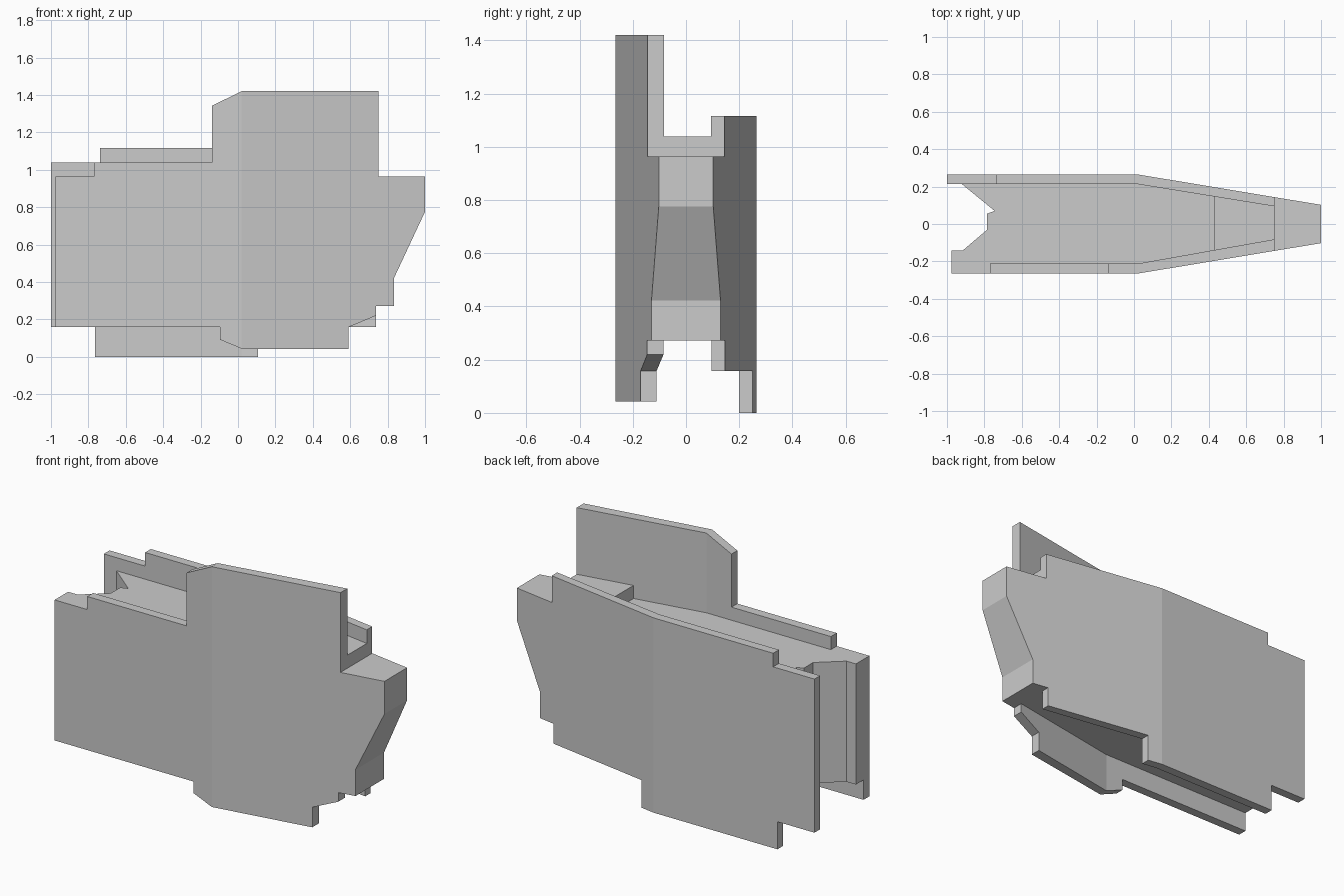
import bpy, bmesh

if "Cube" in bpy.data.objects:
    bpy.data.objects.remove(bpy.data.objects["Cube"])

BEND = 0.02  # x where the sides start to taper


def tapered(base, slope):
    return lambda x: base - slope * max(0.0, x - BEND)


def panel(name, profile, y_front, y_back):
    """Extrude an x-z profile in y, with y following a bent side line."""
    bm = bmesh.new()
    face = bm.faces.new([bm.verts.new((x, 0, z)) for x, z in profile])
    ext = bmesh.ops.extrude_face_region(bm, geom=[face])["geom"]
    for v in ext:
        if isinstance(v, bmesh.types.BMVert):
            v.co.y = 1
    bmesh.ops.bisect_plane(bm, geom=bm.verts[:] + bm.edges[:] + bm.faces[:], dist=1e-4,
                           plane_co=(BEND, 0, 0), plane_no=(1, 0, 0))
    for v in bm.verts:
        v.co.y = (y_back if v.co.y > 0.5 else y_front)(v.co.x)
    return finish(name, bm)


def finish(name, bm):
    bmesh.ops.recalc_face_normals(bm, faces=bm.faces[:])
    me = bpy.data.meshes.new(name)
    bm.to_mesh(me)
    bm.free()
    ob = bpy.data.objects.new(name, me)
    bpy.context.collection.objects.link(ob)
    return ob


def combine(target, other, operation):
    mod = target.modifiers.new(operation, 'BOOLEAN')
    mod.operation, mod.solver, mod.object = operation, 'EXACT', other
    bpy.context.view_layer.objects.active = target
    bpy.ops.object.modifier_apply(modifier=mod.name)
    bpy.data.objects.remove(other)


outer, mid = tapered(0.265, 0.166), tapered(0.24, 0.166)
inner_back, inner_front = tapered(0.213, 0.162), tapered(0.212, 0.178)
nose = [(0.75, 0.963), (1, 0.963), (1, 0.776), (0.835, 0.423), (0.835, 0.272)]

# front side plate with tall fin
front = panel("front_plate",
              [(-0.977, 0.158), (-0.977, 0.963), (-0.77, 0.963), (-0.77, 1.038),
               (-0.14, 1.038), (-0.14, 1.342), (BEND, 1.42), (0.75, 1.42)] + nose +
              [(0.738, 0.272), (0.738, 0.22), (0.59, 0.158), (0.59, 0.043),
               (BEND, 0.043), (-0.097, 0.092), (-0.097, 0.158)],
              lambda x: -outer(x), lambda x: -inner_front(x))

# back side plate with low rail
back = panel("back_plate",
             [(-1, 0.158), (-1, 1.038), (-0.738, 1.038), (-0.738, 1.116), (0.75, 1.116)] + nose +
             [(0.738, 0.272), (0.738, 0.158), (0.108, 0.158), (0.108, 0.0),
              (-0.765, 0.0), (-0.765, 0.158)],
             inner_back, outer)

# core block between the plates, with a raised step toward the nose
core = panel("body",
             [(-0.977, 0.272), (-0.977, 0.963), (0.43, 0.963), (0.43, 1.038), (0.75, 1.038)] + nose,
             lambda x: -mid(x), mid)

# notch in the open end of the core
bm = bmesh.new()
f = bm.faces.new([bm.verts.new((x, y, -0.2)) for x, y in
                  [(-1.2, -0.143), (-0.917, -0.143), (-0.785, -0.03), (-0.785, 0.055),
                   (-0.745, 0.07), (-0.92, 0.213), (-1.2, 0.213)]])
for g in bmesh.ops.extrude_face_region(bm, geom=[f])["geom"]:
    if isinstance(g, bmesh.types.BMVert):
        g.co.z = 1.6
combine(core, finish("notch_cutter", bm), 'DIFFERENCE')

combine(core, front, 'UNION')
combine(core, back, 'UNION')
